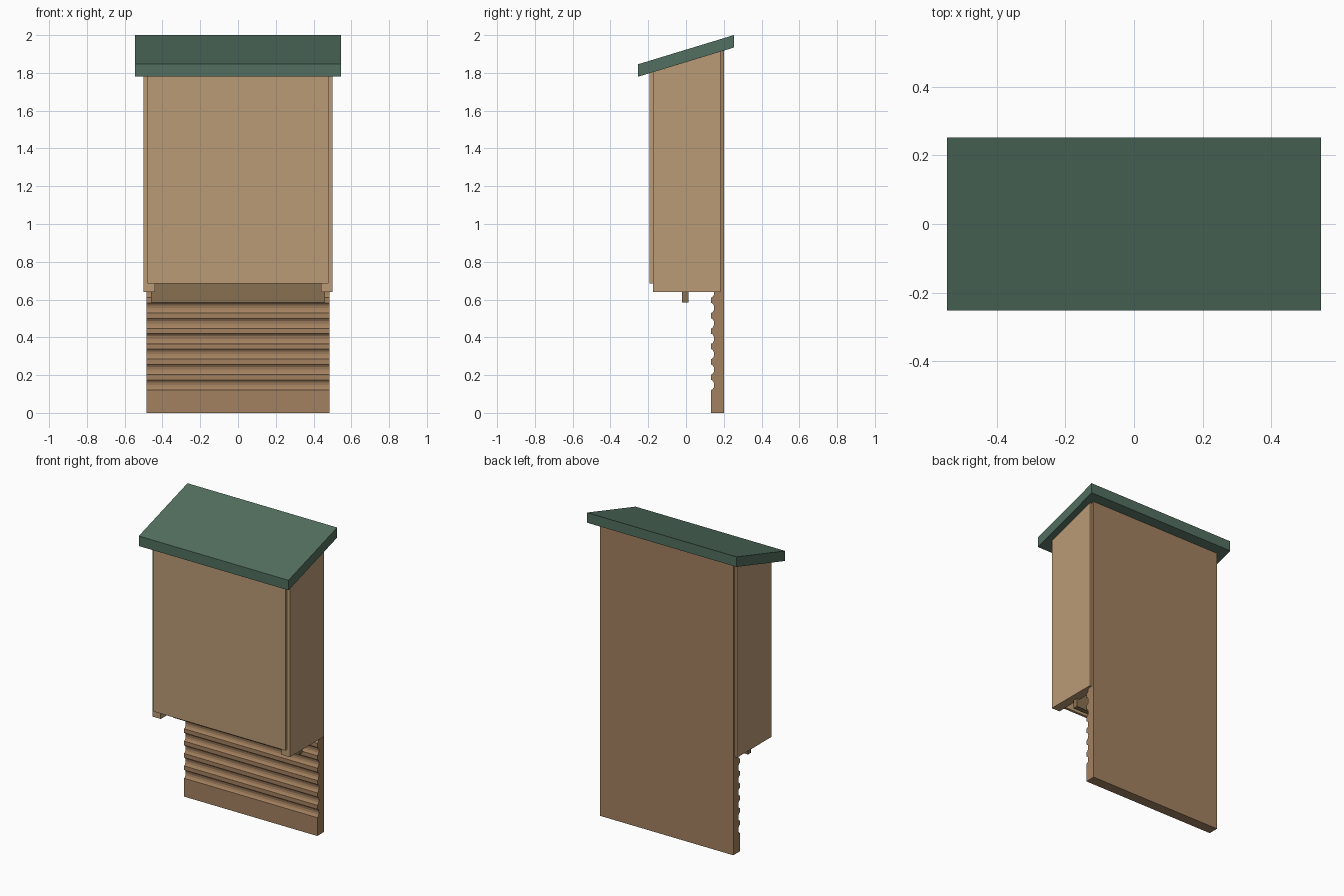
import bpy, math

if "Cube" in bpy.data.objects:
    bpy.data.objects.remove(bpy.data.objects["Cube"])


def material(name, rgb):
    m = bpy.data.materials.new(name)
    m.diffuse_color = (*rgb, 1)
    m.use_nodes = True
    m.node_tree.nodes["Principled BSDF"].inputs["Base Color"].default_value = m.diffuse_color
    return m


pale = material("pale_wood", (0.50, 0.33, 0.18))
brown = material("brown_wood", (0.37, 0.22, 0.115))
dark = material("dark_wood", (0.25, 0.16, 0.08))
green = material("green_paint", (0.085, 0.16, 0.115))


def roof_under(y):
    return 1.78 + (y + 0.253) * 0.304


def extrude_x(name, profile, x0, x1, mat):
    """Solid from a (y, z) profile swept along x."""
    n = len(profile)
    verts = [(x, y, z) for x in (x0, x1) for y, z in profile]
    faces = [tuple(range(n))[::-1], tuple(range(n, 2 * n))]
    faces += [(i, (i + 1) % n, n + (i + 1) % n, n + i) for i in range(n)]
    me = bpy.data.meshes.new(name)
    me.from_pydata(verts, [], faces)
    me.materials.append(mat)
    ob = bpy.data.objects.new(name, me)
    bpy.context.collection.objects.link(ob)
    return ob


def board(name, y0, y1, z0, x0, x1, mat):
    """Upright board whose top is cut to the roof slope."""
    return extrude_x(name, [(y0, z0), (y1, z0), (y1, roof_under(y1)),
                            (y0, roof_under(y0))], x0, x1, mat)


# Sloping roof
extrude_x("roof", [(-0.253, 1.78), (0.253, 1.934), (0.253, 2.0), (-0.253, 1.846)],
          -0.545, 0.545, green)

# Front panel and side walls
board("front_panel", -0.192, -0.175, 0.685, -0.48, 0.48, pale)
board("right_side", -0.175, 0.182, 0.64, 0.44, 0.50, pale)
board("left_side", -0.175, 0.182, 0.64, -0.50, -0.44, pale)

# Inner divider
board("divider", -0.021, 0.013, 0.585, -0.46, 0.46, dark)

# Back board with rows of scooped climbing grooves
profile = [(0.2, roof_under(0.2)), (0.2, 0), (0.132, 0)]
for i in range(20):
    zc = 0.148 + i * 0.0815
    for k in range(7):
        a = math.pi * k / 6
        profile.append((0.132 + 0.017 * math.sin(a), zc - 0.027 * math.cos(a)))
profile.append((0.132, roof_under(0.132)))
extrude_x("grooved_back", profile[::-1], -0.485, 0.485, brown)
